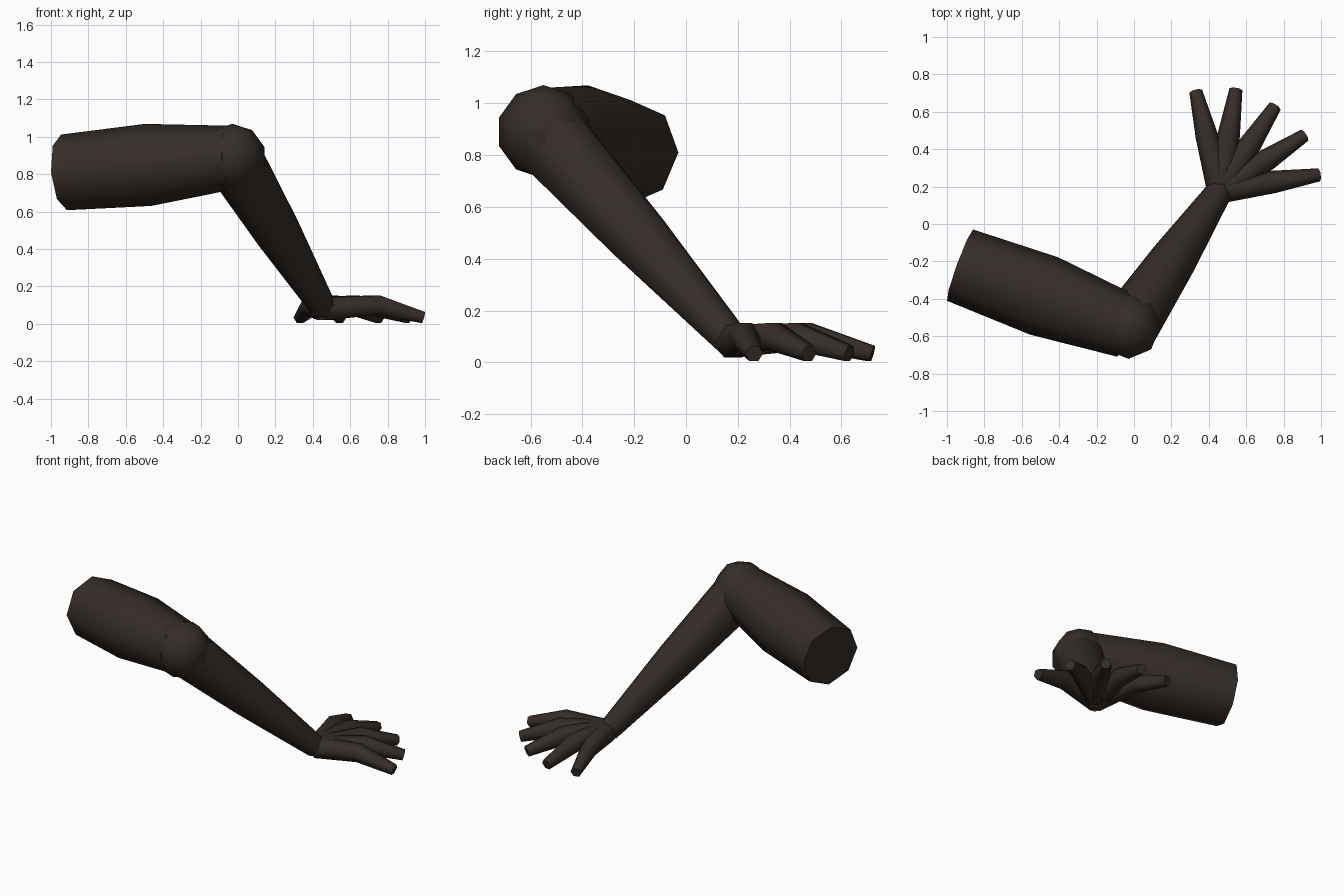
import bpy, bmesh, math
from mathutils import Vector

if "Cube" in bpy.data.objects:
    bpy.data.objects.remove(bpy.data.objects["Cube"])

mat = bpy.data.materials.new("dark_brown")
mat.diffuse_color = (0.036, 0.026, 0.021, 1)
mat.use_nodes = True
mat.node_tree.nodes["Principled BSDF"].inputs["Base Color"].default_value = mat.diffuse_color


def finish(name, bm):
    bmesh.ops.recalc_face_normals(bm, faces=bm.faces)
    me = bpy.data.meshes.new(name)
    bm.to_mesh(me)
    bm.free()
    ob = bpy.data.objects.new(name, me)
    bpy.context.collection.objects.link(ob)
    me.materials.append(mat)
    bpy.ops.object.select_all(action='DESELECT')
    ob.select_set(True)
    bpy.context.view_layer.objects.active = ob
    bpy.ops.object.shade_smooth_by_angle(angle=math.radians(65))
    return ob


def limb(name, points, radii, sides):
    """Tapered tube through the points, with closed ends."""
    pts = [Vector(p) for p in points]
    bm = bmesh.new()
    rings = []
    for i, (p, r) in enumerate(zip(pts, radii)):
        d = (pts[min(i + 1, len(pts) - 1)] - pts[max(i - 1, 0)]).normalized()
        side = d.cross(Vector((0, 0, 1))).normalized()
        up = side.cross(d)
        angles = [math.tau * k / sides for k in range(sides)]
        rings.append([bm.verts.new(p + r * (math.cos(a) * side + math.sin(a) * up))
                      for a in angles])
    for a, b in zip(rings, rings[1:]):
        for k in range(sides):
            n = (k + 1) % sides
            bm.faces.new((a[k], a[n], b[n], b[k]))
    bm.faces.new(rings[0])
    bm.faces.new(rings[-1])
    return finish(name, bm)


elbow = (-0.03, -0.55, 0.89)
wrist = (0.46, 0.18, 0.08)

# Upper arm and forearm
limb("upper_arm", [(-0.93, -0.22, 0.81), (-0.48, -0.385, 0.85), elbow],
     [0.203, 0.22, 0.17], 8)
limb("forearm", [elbow, (0.215, -0.185, 0.485), wrist], [0.16, 0.124, 0.07], 8)

# Elbow joint
bm = bmesh.new()
bmesh.ops.create_uvsphere(bm, u_segments=8, v_segments=5, radius=0.18)
bmesh.ops.translate(bm, verts=bm.verts, vec=elbow)
finish("elbow_joint", bm)

# Fingers fanned out from the wrist
tips = [(0.33, 0.71), (0.545, 0.72), (0.755, 0.63), (0.913, 0.475), (0.99, 0.263)]
for i, (x, y) in enumerate(tips):
    mid = (wrist[0] + 0.55 * (x - wrist[0]), wrist[1] + 0.55 * (y - wrist[1]), 0.10)
    limb(f"finger_{i + 1}", [wrist, mid, (x, y, 0.034)], [0.07, 0.06, 0.035], 6)
